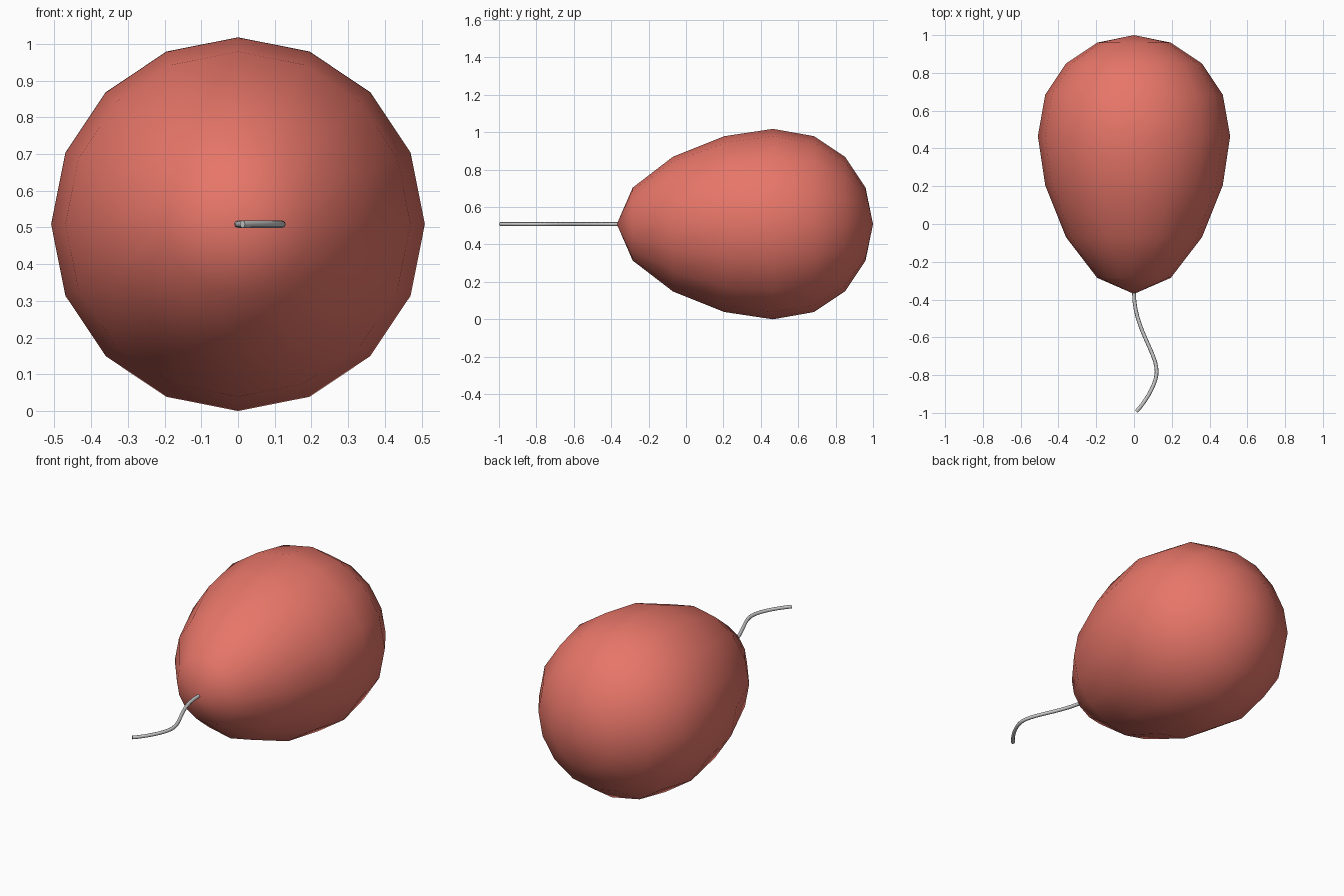
import bpy, bmesh
from math import cos, sin, tau

if "Cube" in bpy.data.objects:
    bpy.data.objects.remove(bpy.data.objects["Cube"])

Z = 0.509   # height of the balloon axis
SIDES = 16

# Balloon: low-poly teardrop revolved around the y axis (radius, y)
tip, crown = -0.37, 1.0
profile = [(0.195, -0.285), (0.36, -0.07), (0.47, 0.205), (0.509, 0.465),
           (0.47, 0.685), (0.36, 0.85), (0.195, 0.96)]
bm = bmesh.new()
rings = [[bm.verts.new((r * cos(tau * i / SIDES), y, Z + r * sin(tau * i / SIDES)))
          for i in range(SIDES)] for r, y in profile]
v_tip = bm.verts.new((0, tip, Z))
v_crown = bm.verts.new((0, crown, Z))
for i in range(SIDES):
    j = (i + 1) % SIDES
    bm.faces.new((v_tip, rings[0][i], rings[0][j]))
    bm.faces.new((v_crown, rings[-1][j], rings[-1][i]))
    for a, b in zip(rings, rings[1:]):
        bm.faces.new((a[i], b[i], b[j], a[j]))
bmesh.ops.recalc_face_normals(bm, faces=bm.faces)
for f in bm.faces:
    f.smooth = True
mesh = bpy.data.meshes.new("balloon")
bm.to_mesh(mesh)
bm.free()
balloon = bpy.data.objects.new("balloon", mesh)
bpy.context.collection.objects.link(balloon)
red = bpy.data.materials.new("red_rubber")
red.diffuse_color = (0.8, 0.18, 0.14, 1)
red.use_nodes = True
red.node_tree.nodes["Principled BSDF"].inputs["Base Color"].default_value = red.diffuse_color
mesh.materials.append(red)

# String: wavy round cord trailing from the tip (left handle, point, right handle)
curve = bpy.data.curves.new("string", 'CURVE')
curve.dimensions = '3D'
curve.bevel_depth = 0.01
curve.bevel_resolution = 2
curve.resolution_u = 12
curve.use_fill_caps = True
path = [((0, -0.30), (0, -0.365), (0, -0.55)),
        ((0.12, -0.68), (0.12, -0.78), (0.12, -0.86)),
        ((0.04, -0.965), (0.012, -0.993), (0, -1.0))]
spline = curve.splines.new('BEZIER')
spline.bezier_points.add(len(path) - 1)
for p, (left, co, right) in zip(spline.bezier_points, path):
    p.handle_left_type = p.handle_right_type = 'FREE'
    p.handle_left, p.co, p.handle_right = (*left, Z), (*co, Z), (*right, Z)
string = bpy.data.objects.new("string", curve)
bpy.context.collection.objects.link(string)
